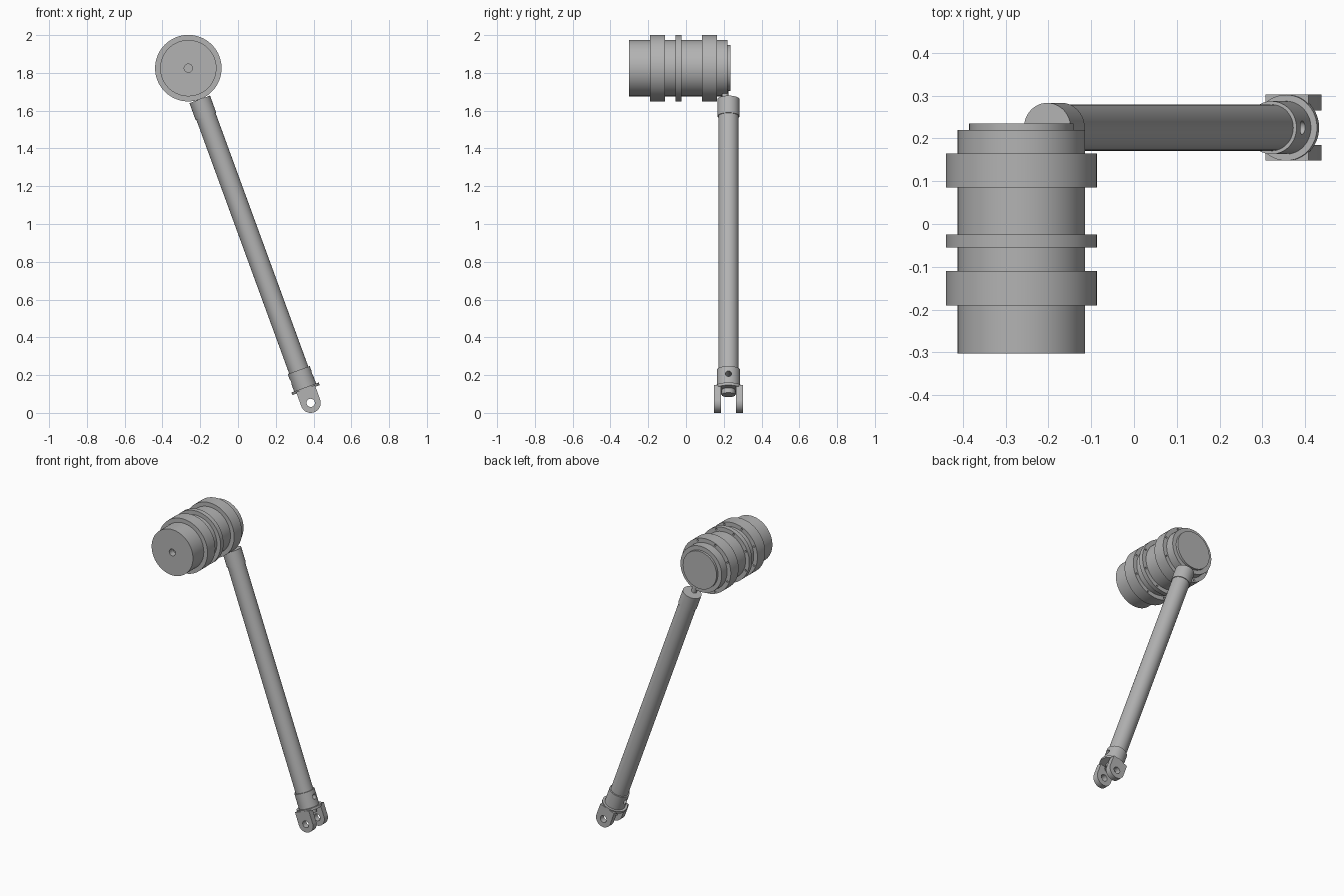
import bpy, bmesh
from math import sin, cos, pi, atan2
from mathutils import Matrix, Vector

cube = bpy.data.objects.get("Cube")
if cube:
    bpy.data.objects.remove(cube, do_unlink=True)

grey = bpy.data.materials.new("plain grey metal")
grey.use_nodes = True
grey.diffuse_color = (0.45, 0.45, 0.45, 1)
grey.node_tree.nodes["Principled BSDF"].inputs["Base Color"].default_value = grey.diffuse_color

# Barrel axis runs along +y; the rod axis runs from the fork pin to the barrel centre
HUB = Vector((-0.263, 0, 1.825))
PIN = Vector((0.385, 0.225, 0.053))
TILT = atan2(HUB.x - PIN.x, HUB.z - PIN.z)
BARREL = Matrix.Translation(HUB) @ Matrix.Rotation(-pi / 2, 4, "X")
ROD = Matrix.Translation(PIN) @ Matrix.Rotation(TILT, 4, "Y")


def finish(name, bm, matrix):
    bmesh.ops.recalc_face_normals(bm, faces=bm.faces)
    bm.transform(matrix)
    mesh = bpy.data.meshes.new(name)
    bm.to_mesh(mesh)
    bm.free()
    mesh.materials.append(grey)
    obj = bpy.data.objects.new(name, mesh)
    bpy.context.collection.objects.link(obj)
    return obj


def activate(obj):
    bpy.ops.object.select_all(action="DESELECT")
    obj.select_set(True)
    bpy.context.view_layer.objects.active = obj


def smooth(obj):
    activate(obj)
    bpy.ops.object.shade_smooth_by_angle(angle=0.6)


def add_lathe(bm, profile, sides=64, offset=(0, 0)):
    """Revolve (radius, height) points about z and cap both ends."""
    rings = []
    for r, h in profile:
        rings.append([bm.verts.new((offset[0] + r * cos(2 * pi * i / sides),
                                    offset[1] + r * sin(2 * pi * i / sides), h))
                      for i in range(sides)])
    for low, high in zip(rings, rings[1:]):
        for i in range(sides):
            j = (i + 1) % sides
            bm.faces.new((low[i], low[j], high[j], high[i]))
    bm.faces.new(rings[0])
    bm.faces.new(rings[-1])


def lathe(name, profile, matrix, sides=64):
    bm = bmesh.new()
    add_lathe(bm, profile, sides)
    return finish(name, bm, matrix)


def cut(obj, cutter):
    mod = obj.modifiers.new("holes", "BOOLEAN")
    mod.operation = "DIFFERENCE"
    mod.solver = "EXACT"
    mod.object = cutter
    cutter.hide_render = True
    activate(obj)
    bpy.ops.object.modifier_apply(modifier=mod.name)
    bpy.data.objects.remove(cutter, do_unlink=True)


# Barrel with three raised bands and a stepped back plate
BODY, BAND = 0.149, 0.176
bands = [(-0.19, -0.11), (-0.055, -0.025), (0.085, 0.165)]
profile = [(BODY, -0.302)]
for start, end in bands:
    profile += [(BODY, start), (BAND, start), (BAND, end), (BODY, end)]
profile += [(BODY, 0.22), (0.122, 0.22), (0.122, 0.235)]
barrel = lathe("barrel", profile, BARREL, 96)

# Front centre hole and small bolt holes in the back faces of the bands
bm = bmesh.new()
add_lathe(bm, [(0.022, -0.35), (0.022, -0.26)], 32)
for start, end in bands:
    for k in range(8):
        a = 2 * pi * (k + 0.5) / 8
        add_lathe(bm, [(0.006, end - 0.012), (0.006, end + 0.01)], 12,
                  (0.163 * cos(a), 0.163 * sin(a)))
cut(barrel, finish("barrel_cutter", bm, BARREL))
smooth(barrel)

# Long rod, its upper cap and the stud that joins the barrel
smooth(lathe("rod", [(0.054, 0.16), (0.054, 1.64)], ROD))
smooth(lathe("upper_cap", [(0.058, 1.615), (0.058, 1.711)], ROD))
smooth(lathe("joining_stud", [(0.017, 1.69), (0.017, 1.76)],
             Matrix.Translation((0, -0.018, 0)) @ ROD, 32))

# Lower ferrule with flange and inner plug
ferrule = lathe("lower_ferrule", [(0.036, 0.045), (0.036, 0.072), (0.077, 0.072), (0.077, 0.087),
                                  (0.062, 0.087), (0.062, 0.185)], ROD)
across = Matrix.Rotation(pi / 2, 4, "Y")
cut(ferrule, lathe("cross_hole_cutter", [(0.016, -0.1), (0.016, 0.1)],
                   ROD @ Matrix.Translation((0, 0, 0.142)) @ across, 24))
smooth(ferrule)

# Two rounded fork prongs with pin holes
R = 0.053
for side, name in ((1, "back_prong"), (-1, "front_prong")):
    bm = bmesh.new()
    outline = [(R, 0.08)] + [(R * cos(pi * i / 24), -R * sin(pi * i / 24)) for i in range(25)] + [(-R, 0.08)]
    face = bm.faces.new([bm.verts.new((x, side * 0.04, z)) for x, z in outline])
    moved = bmesh.ops.extrude_face_region(bm, geom=[face])["geom"]
    bmesh.ops.translate(bm, vec=(0, side * 0.037, 0),
                        verts=[v for v in moved if isinstance(v, bmesh.types.BMVert)])
    prong = finish(name, bm, ROD)
    cut(prong, lathe("pin_cutter", [(0.022, -0.12), (0.022, 0.12)],
                     ROD @ Matrix.Rotation(pi / 2, 4, "X"), 32))
    smooth(prong)
